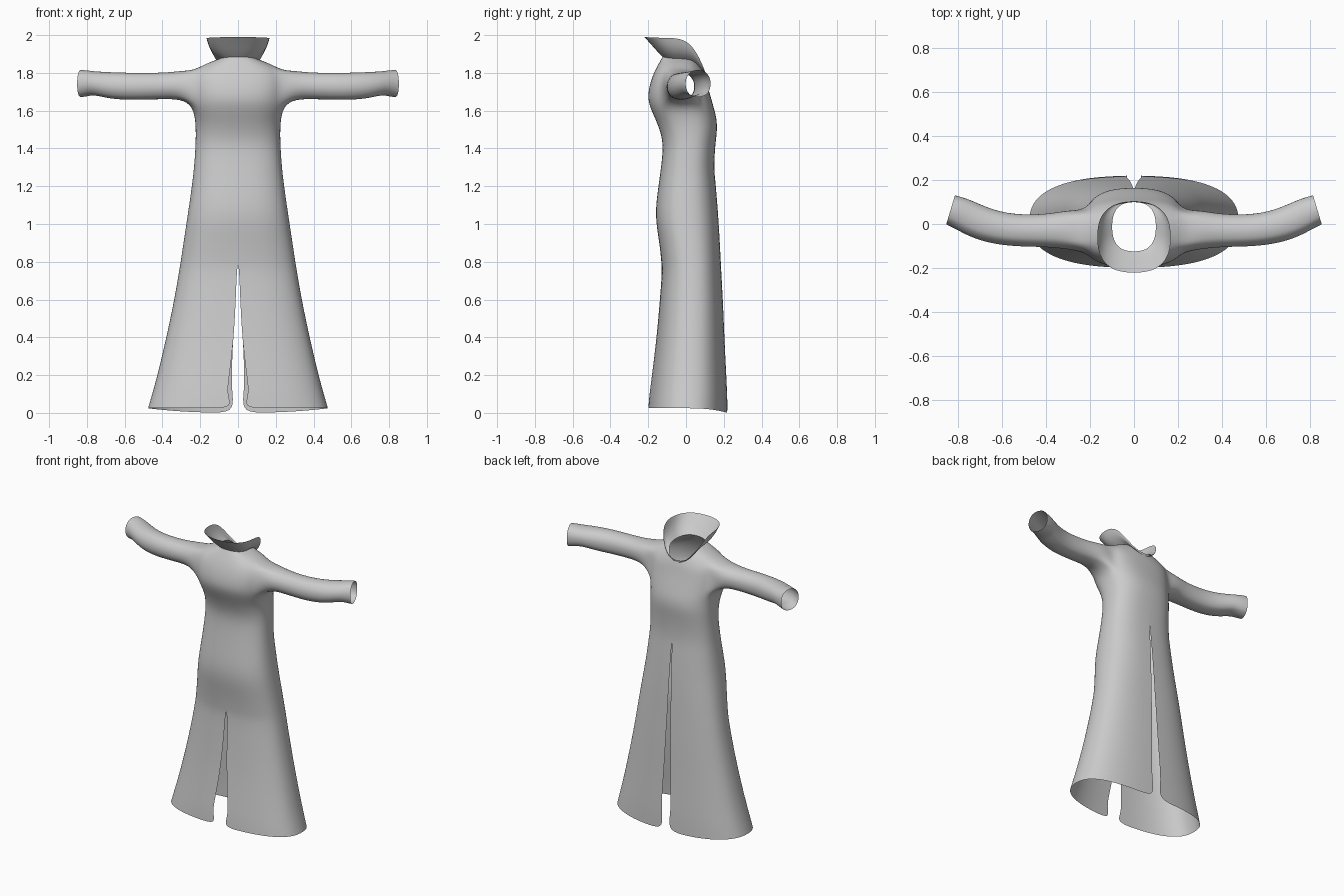
import bpy, bmesh, math

if "Cube" in bpy.data.objects:
    bpy.data.objects.remove(bpy.data.objects["Cube"], do_unlink=True)

STEPS = 12          # quads around half of the coat
SIDE = STEPS // 2   # column at the flank


def make_material(name, color):
    mat = bpy.data.materials.new(name)
    mat.use_nodes = True
    mat.diffuse_color = color
    mat.node_tree.nodes["Principled BSDF"].inputs["Base Color"].default_value = color
    return mat


def half_ring(bm, z_front, z_side, z_back, width, y_front, y_back, slit_front=0, slit_back=0):
    """Half of a rounded cross-section, from centre front to centre back."""
    middle, depth = (y_front + y_back) / 2, (y_back - y_front) / 2
    ring = []
    for i in range(STEPS + 1):
        angle = math.pi * (i / STEPS - 0.5)
        s, c = math.sin(angle), max(math.cos(angle), 0)
        x = width * c ** 0.8
        if i == 0:
            x = slit_front
        elif i == STEPS:
            x = slit_back
        y = middle + depth * math.copysign(abs(s) ** 0.8, s)
        end = z_back if s > 0 else z_front
        ring.append(bm.verts.new((x, y, z_side + (end - z_side) * s * s)))
    return ring


def skin(bm, rings, closed=False, skip=lambda row, col: False):
    """Join neighbouring rings with quads."""
    for row, (low, high) in enumerate(zip(rings, rings[1:])):
        count = len(low) if closed else len(low) - 1
        for col in range(count):
            if not skip(row, col):
                nxt = (col + 1) % len(low)
                bm.faces.new((low[col], low[nxt], high[nxt], high[col]))


def finish(bm, name, material):
    bmesh.ops.recalc_face_normals(bm, faces=bm.faces)
    mesh = bpy.data.meshes.new(name)
    bm.to_mesh(mesh)
    bm.free()
    mesh.materials.append(material)
    mesh.shade_smooth()
    obj = bpy.data.objects.new(name, mesh)
    bpy.context.collection.objects.link(obj)
    mirror = obj.modifiers.new("Mirror", 'MIRROR')
    mirror.merge_threshold = 0.001
    subdivision = obj.modifiers.new("Smooth", 'SUBSURF')
    subdivision.levels = subdivision.render_levels = 2
    return obj


cloth = make_material("light grey cloth", (0.6, 0.6, 0.6, 1))

# Skirt and waist: height, half width, front y, back y, front slit, back slit
skirt = [
    (.025, .48, -.2, .22, .025, .02),
    (.1, .458, -.193, .218, .06, .03),
    (.2, .43, -.18, .213, .045, .035),
    (.4, .382, -.155, .203, .022, .025),
    (.6, .34, -.138, .195, .012, .018),
    (.74, .316, -.127, .187, .007, .014),
    (.8, .306, -.13, .184, 0, .012),
    (.92, .288, -.145, .178, 0, .01),
    (1.05, .268, -.167, .17, 0, .006),
    (1.2, .246, -.147, .158, 0, .003),
    (1.3, .234, -.133, .148, 0, 0),
    (1.42, .226, -.12, .156, 0, 0),
    (1.5, .225, -.14, .167, 0, 0),
    (1.56, .229, -.165, .163, 0, 0),
]
# Chest and shoulders: front z, side z, back z, half width, front y, back y
yoke = [
    (1.63, 1.625, 1.61, .245, -.197, .15),
    (1.68, 1.69, 1.655, .25, -.203, .137),
    (1.74, 1.755, 1.7, .25, -.193, .124),
    (1.8, 1.815, 1.735, .235, -.172, .115),
    (1.85, 1.85, 1.765, .17, -.145, .108),
]
neck = (1.885, 1.875, 1.79, .1, -.125, .1)

coat = bmesh.new()
rings = []
for z, width, front, back, slit_f, slit_b in skirt:
    hem_drop = 0.025 if not rings else 0
    rings.append(half_ring(coat, z, z, z - hem_drop, width, front, back, slit_f, slit_b))
for section in yoke + [neck]:
    rings.append(half_ring(coat, *section))

# Leave an armhole in the flank
bottom, top = len(skirt), len(skirt) + 3
left, right = SIDE - 2, SIDE + 2
skin(coat, rings, skip=lambda row, col: bottom <= row < top and left <= col < right)

# Sleeve grown out of the armhole
armhole = [rings[bottom][i] for i in range(left, right)]
armhole += [rings[r][right] for r in range(bottom, top)]
armhole += [rings[top][i] for i in range(right, left, -1)]
armhole += [rings[r][left] for r in range(top, bottom, -1)]
mid_y = sum(v.co.y for v in armhole) / len(armhole)
mid_z = sum(v.co.z for v in armhole) / len(armhole)
angles = [math.atan2(v.co.z - mid_z, v.co.y - mid_y) for v in armhole]
# Sleeve stations: x, y, z, y radius, z radius, slant
stations = [
    (.3, -.025, 1.735, .094, .078, 0),
    (.4, -.03, 1.73, .077, .072, 0),
    (.56, -.03, 1.727, .077, .075, .1),
    (.68, -.003, 1.732, .077, .074, .35),
    (.76, .035, 1.746, .074, .064, .4),
    (.8, .053, 1.744, .072, .072, .35),
    (.832, .064, 1.743, .07, .075, .3),
]
sleeve = [armhole]
for x, y, z, radius_y, radius_z, slant in stations:
    loop = []
    for a in angles:
        dy = radius_y * math.cos(a)
        loop.append(coat.verts.new((x - slant * dy, y + dy, z + radius_z * math.sin(a))))
    sleeve.append(loop)
skin(coat, sleeve, closed=True)
finish(coat, "coat_body_and_sleeves", cloth)

# Flared collar, tall at the front and closing to a point at the back
collar = bmesh.new()
flare = [
    neck,
    (1.91, 1.9, 1.793, .13, -.15, .101),
    (1.95, 1.94, 1.796, .155, -.185, .102),
    (1.99, 1.985, 1.8, .168, -.222, .103),
]
skin(collar, [half_ring(collar, *section) for section in flare])
finish(collar, "collar", cloth)
